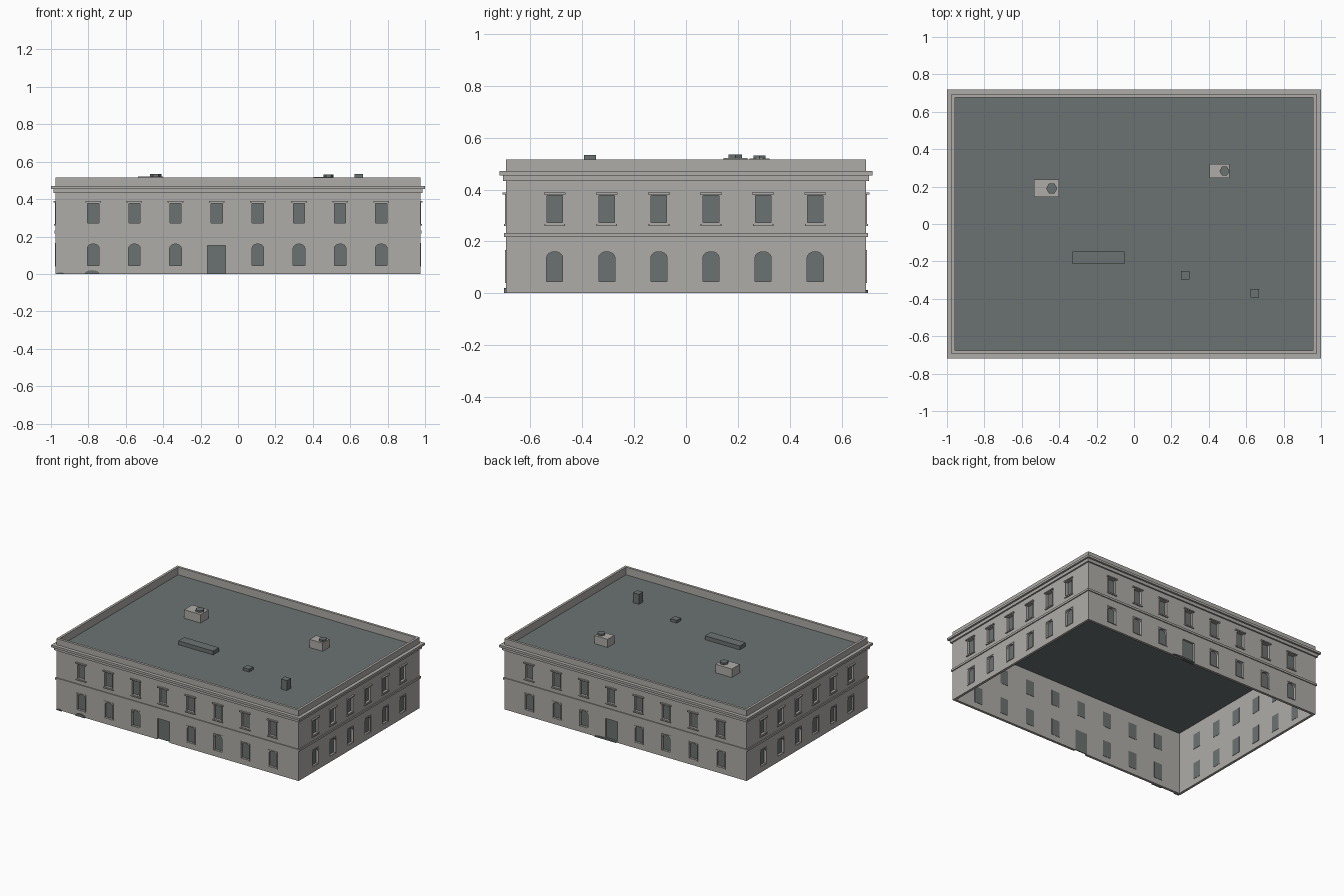
import bpy, bmesh, math
from mathutils import Matrix, Vector

if "Cube" in bpy.data.objects:
    bpy.data.objects.remove(bpy.data.objects["Cube"], do_unlink=True)


def material(name, rgb):
    m = bpy.data.materials.new(name)
    m.use_nodes = True
    m.diffuse_color = (*rgb, 1)
    m.node_tree.nodes["Principled BSDF"].inputs["Base Color"].default_value = (*rgb, 1)
    return m


STONE = material("pale stone", (0.43, 0.415, 0.39))
SLATE = material("slate grey", (0.148, 0.17, 0.168))

HX, HY = 0.975, 0.695      # wall half sizes
THICK = 0.018              # wall thickness
ROOF_Z = 0.46


def finish(name, bm, mat):
    bmesh.ops.recalc_face_normals(bm, faces=bm.faces)
    me = bpy.data.meshes.new(name)
    bm.to_mesh(me)
    bm.free()
    me.materials.append(mat)
    ob = bpy.data.objects.new(name, me)
    bpy.context.collection.objects.link(ob)
    return ob


def add_box(bm, lo, hi, mat=Matrix()):
    lo, hi = Vector(lo), Vector(hi)
    size = Matrix.Diagonal((*(hi - lo), 1))
    bmesh.ops.create_cube(bm, size=1, matrix=mat @ Matrix.Translation((lo + hi) / 2) @ size)


def add_prism(bm, outline, y0, y1, mat):
    """Extrude an outline in the wall plane from depth y0 to y1."""
    face = bm.faces.new([bm.verts.new(mat @ Vector((u, y0, z))) for u, z in outline])
    new = bmesh.ops.extrude_face_region(bm, geom=[face])["geom"]
    shift = mat.to_3x3() @ Vector((0, y1 - y0, 0))
    bmesh.ops.translate(bm, verts=[v for v in new if isinstance(v, bmesh.types.BMVert)], vec=shift)


def add_ring(bm, outward, inward, z0, z1):
    """Rectangular band around the building, offset from the wall face."""
    rows = []
    for off, z in ((outward, z0), (outward, z1), (inward, z1), (inward, z0)):
        rows.append([bm.verts.new((sx * (HX + off), sy * (HY + off), z))
                     for sx, sy in ((-1, -1), (1, -1), (1, 1), (-1, 1))])
    for r in range(4):
        a, b = rows[r], rows[(r + 1) % 4]
        for i in range(4):
            j = (i + 1) % 4
            bm.faces.new((a[i], a[j], b[j], b[i]))


def arch(u, w, z0, z1, rise, steps=8):
    pts = [(u - w, z0), (u + w, z0)]
    for i in range(steps + 1):
        t = math.pi * i / steps
        pts.append((u + w * math.cos(t), z1 - rise + rise * math.sin(t)))
    return pts


def add_frame(bm, u, w, z0, z1, t, out, mat):
    add_box(bm, (u - w, -out, z0), (u - w + t, 0, z1), mat)
    add_box(bm, (u + w - t, -out, z0), (u + w, 0, z1), mat)
    add_box(bm, (u - w + t, -out, z1 - t), (u + w - t, 0, z1), mat)
    add_box(bm, (u - w + t, -out, z0), (u + w - t, 0, z0 + t), mat)


# Openings, panes and trim on all four sides
cut, panes, doors, frames, hoods, sills = [bmesh.new() for _ in range(6)]
for k in range(4):
    is_long = k % 2 == 0
    side = Matrix.Rotation(k * math.pi / 2, 4, "Z") @ Matrix.Translation((0, -(HY if is_long else HX), 0))
    count, pitch = (8, 0.22) if is_long else (6, 0.201)
    for i in range(count):
        u = (i - (count - 1) / 2) * pitch - 0.004
        # upper window
        add_box(cut, (u - 0.03, -0.03, 0.272), (u + 0.03, 0.05, 0.376), side)
        add_box(panes, (u - 0.033, 0.014, 0.269), (u + 0.033, 0.02, 0.379), side)
        add_frame(frames, u, 0.035, 0.267, 0.381, 0.005, 0.004, side)
        add_box(hoods, (u - 0.042, -0.012, 0.381), (u + 0.042, 0, 0.389), side)
        add_box(sills, (u - 0.04, -0.008, 0.26), (u + 0.04, 0, 0.267), side)
        # lower window or door
        if is_long and i == 3:
            add_box(cut, (u - 0.048, -0.03, -0.05), (u + 0.048, 0.05, 0.152), side)
            add_box(doors, (u - 0.05, 0.014, 0), (u + 0.05, 0.02, 0.155), side)
        else:
            add_prism(cut, arch(u, 0.031, 0.046, 0.16, 0.022), -0.03, 0.05, side)
            add_box(panes, (u - 0.033, 0.014, 0.043), (u + 0.033, 0.02, 0.162), side)
            add_frame(frames, u, 0.037, 0.04, 0.166, 0.004, 0.003, side)

# Wall shell with the openings cut out
bm = bmesh.new()
add_ring(bm, 0, -THICK, 0, 0.515)
walls = finish("walls", bm, STONE)
cutter = finish("opening_cutter", cut, STONE)
cutter.hide_render = True
mod = walls.modifiers.new("openings", "BOOLEAN")
mod.operation, mod.solver, mod.object = "DIFFERENCE", "EXACT", cutter
graph = bpy.context.evaluated_depsgraph_get()
walls.data = bpy.data.meshes.new_from_object(walls.evaluated_get(graph))
walls.modifiers.clear()
bpy.data.objects.remove(cutter, do_unlink=True)

finish("window_panes", panes, SLATE)
finish("doors", doors, SLATE)
finish("window_frames", frames, STONE)
finish("window_hoods", hoods, STONE)
finish("window_sills", sills, STONE)

# Horizontal bands
for name, out, z0, z1 in (("belt_course", 0.007, 0.217, 0.232),
                          ("lower_cornice", 0.011, 0.433, 0.455),
                          ("upper_cornice", 0.025, 0.455, 0.471)):
    bm = bmesh.new()
    add_ring(bm, out, -0.005, z0, z1)
    finish(name, bm, STONE)


def box(name, lo, hi, mat):
    bm = bmesh.new()
    add_box(bm, lo, hi)
    return finish(name, bm, mat)


# Roof deck and its fittings
inset = THICK - 0.002
box("roof_deck", (-HX + inset, -HY + inset, ROOF_Z - 0.006), (HX - inset, HY - inset, ROOF_Z), SLATE)
box("roof_slab", (-0.33, -0.215, ROOF_Z), (-0.05, -0.147, 0.488), SLATE)
box("roof_hatch", (0.25, -0.298, ROOF_Z), (0.298, -0.25, 0.48), SLATE)
box("roof_vent", (0.622, -0.393, ROOF_Z), (0.668, -0.347, 0.533), SLATE)

for name, x0, x1, y0, y1, top, cx, cy, r in (
        ("west", -0.535, -0.402, 0.145, 0.237, 0.522, -0.44, 0.19, 0.03),
        ("east", 0.405, 0.51, 0.245, 0.322, 0.519, 0.484, 0.283, 0.027)):
    box(name + "_chimney", (x0, y0, ROOF_Z), (x1, y1, top), STONE)
    bm = bmesh.new()
    bmesh.ops.create_cone(bm, cap_ends=True, segments=6, radius1=r, radius2=r, depth=0.014,
                          matrix=Matrix.Translation((cx, cy, top + 0.006)) @ Matrix.Rotation(math.pi / 2, 4, "Z"))
    finish(name + "_chimney_cap", bm, SLATE)

# Low ground mounds against the walls
for name, x, y, w, h in (("front_mound", -0.78, -HY, 0.04, 0.02),
                         ("corner_mound", -0.95, -HY, 0.022, 0.008),
                         ("back_mound", 0.16, HY, 0.09, 0.012)):
    bm = bmesh.new()
    add_prism(bm, arch(x, w, 0, h, h - 0.001), -0.008, 0.008, Matrix.Translation((0, y, 0)))
    finish(name, bm, SLATE)
